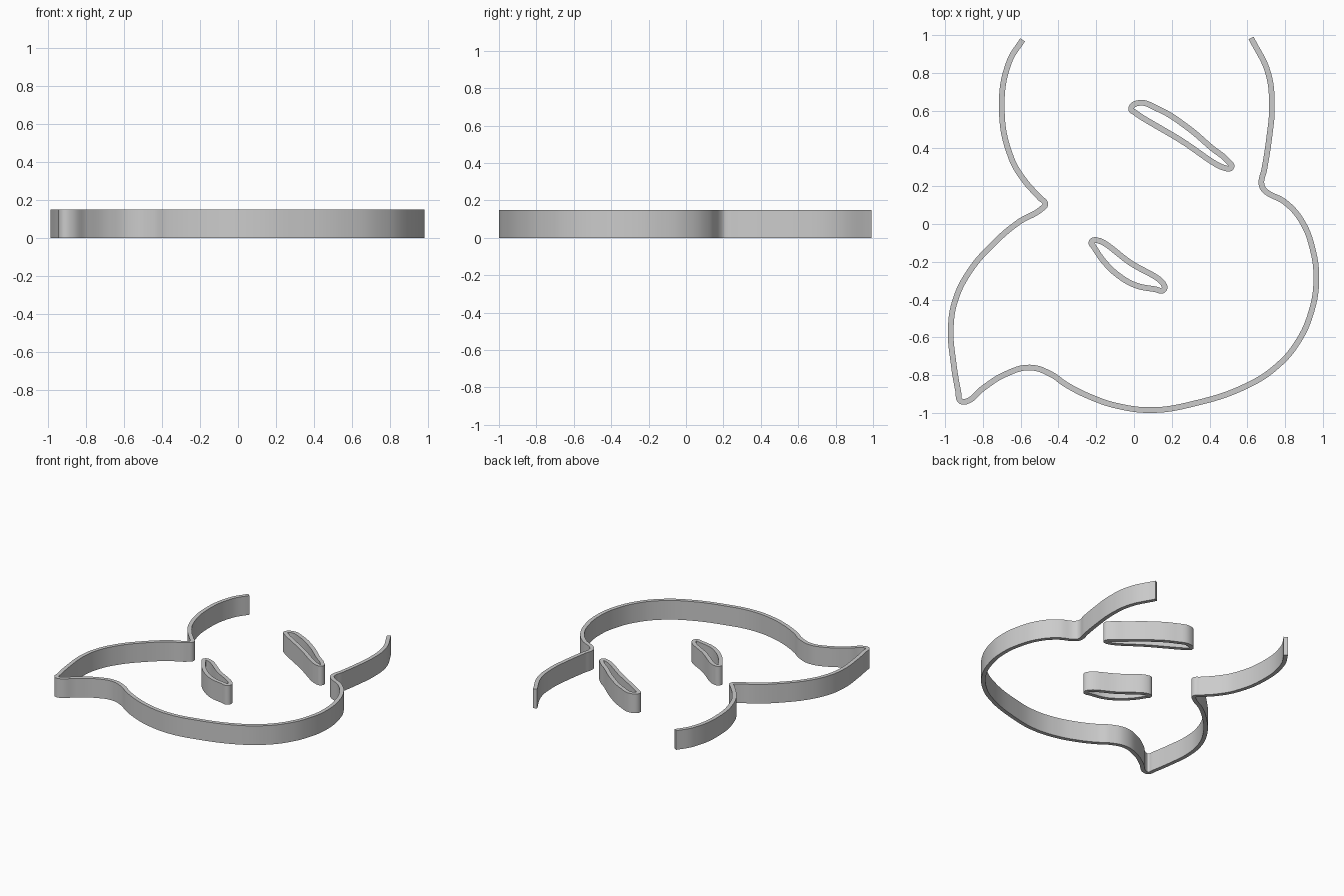
import bpy

HEIGHT = 0.15      # wall height
WALL = 0.03        # wall thickness

default = bpy.data.objects.get("Cube")
if default:
    bpy.data.objects.remove(default, do_unlink=True)

# One plain grey for everything
grey = bpy.data.materials.new("plain grey")
grey.use_nodes = True
colour = (0.6, 0.6, 0.6, 1.0)
grey.diffuse_color = colour
grey.node_tree.nodes["Principled BSDF"].inputs["Base Color"].default_value = colour


def make_wall(name, points, closed):
    """Sweep a smooth flat path upward into a thin standing wall."""
    curve = bpy.data.curves.new(name + "_path", "CURVE")
    curve.dimensions = "2D"
    curve.fill_mode = "NONE"
    curve.extrude = HEIGHT / 2
    curve.resolution_u = 8

    spline = curve.splines.new("BEZIER")
    spline.bezier_points.add(len(points) - 1)
    spline.use_cyclic_u = closed
    for knot, (x, y) in zip(spline.bezier_points, points):
        knot.co = (x, y, 0)
        knot.handle_left_type = "AUTO"
        knot.handle_right_type = "AUTO"

    path = bpy.data.objects.new(name + "_path", curve)
    bpy.context.scene.collection.objects.link(path)
    solid = path.modifiers.new("thickness", "SOLIDIFY")
    solid.thickness = WALL
    solid.offset = 0
    solid.use_even_offset = True

    # Freeze the swept wall as a mesh and drop the path
    bpy.context.view_layer.update()
    graph = bpy.context.evaluated_depsgraph_get()
    mesh = bpy.data.meshes.new_from_object(path.evaluated_get(graph))
    bpy.data.objects.remove(path, do_unlink=True)

    mesh.name = name
    mesh.materials.clear()
    mesh.materials.append(grey)
    wall = bpy.data.objects.new(name, mesh)
    bpy.context.scene.collection.objects.link(wall)
    wall.location.z = HEIGHT / 2

    bpy.ops.object.select_all(action="DESELECT")
    wall.select_set(True)
    bpy.context.view_layer.objects.active = wall
    bpy.ops.object.shade_smooth_by_angle(angle=0.6)
    return wall


# Open outer contour: left horn, cheek, pointed chin, round belly, right horn
make_wall("outer_contour", [
    (-.59, .975), (-.66, .86), (-.7, .61), (-.65, .35), (-.58, .23),
    (-.5, .14), (-.47, .105), (-.49, .08), (-.61, .01), (-.75, -.11),
    (-.87, -.25), (-.945, -.4), (-.97, -.55), (-.955, -.74), (-.93, -.89),
    (-.92, -.935), (-.89, -.94), (-.8, -.87), (-.68, -.795), (-.55, -.76),
    (-.44, -.795), (-.36, -.85), (-.22, -.92), (-.08, -.965), (.1, -.985),
    (.3, -.955), (.6, -.855), (.76, -.75), (.87, -.62), (.94, -.46),
    (.965, -.3), (.945, -.13), (.885, .02), (.8, .115), (.69, .18),
    (.675, .21), (.69, .29), (.715, .45), (.73, .62), (.71, .8), (.62, .985),
], closed=False)

# Upper slit: straight lower edge, bowed upper edge
make_wall("upper_slit", [
    (-.015, .61), (.02, .64), (.125, .61), (.285, .51), (.415, .4),
    (.495, .335), (.515, .3), (.485, .295), (.245, .445), (.005, .59),
], closed=True)

# Lower slit: straight upper edge, bowed lower edge
make_wall("lower_slit", [
    (-.225, -.095), (-.2, -.085), (-.02, -.205), (.16, -.325), (.155, -.35),
    (.11, -.345), (.01, -.325), (-.065, -.285), (-.145, -.215), (-.21, -.125),
], closed=True)
